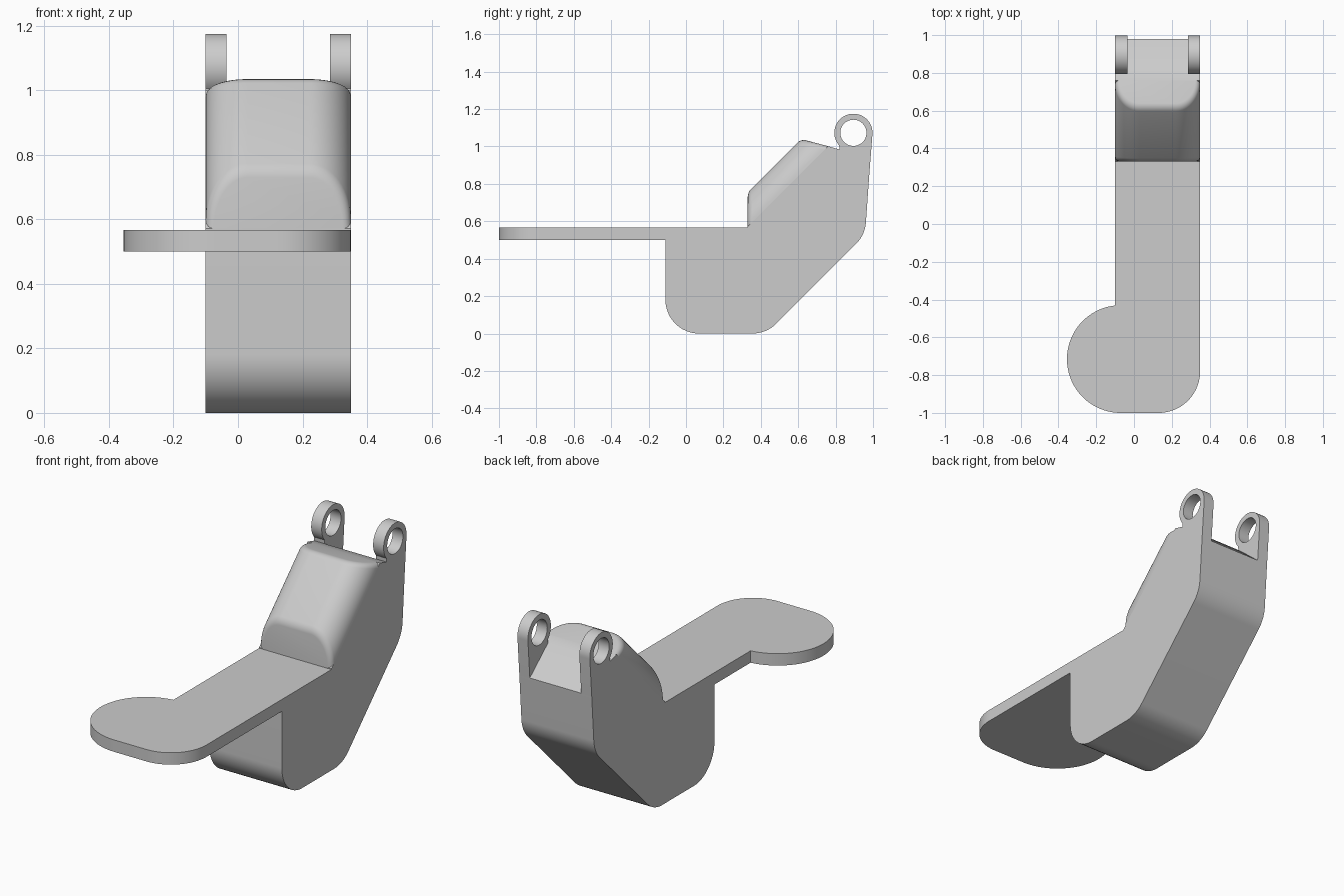
import bpy, bmesh
from math import sin, cos, tan, radians, pi
from mathutils import Vector

cube = bpy.data.objects.get("Cube")
if cube:
    bpy.data.objects.remove(cube, do_unlink=True)

grey = bpy.data.materials.new("light_grey")
grey.use_nodes = True
COLOUR = (0.604, 0.604, 0.604, 1)
grey.diffuse_color = COLOUR
grey.node_tree.nodes["Principled BSDF"].inputs["Base Color"].default_value = COLOUR

LEFT, RIGHT = 0.35, -0.10          # side planes of the body
TOP, UNDER = 0.567, 0.50           # plate heights


def arc(cx, cy, r, start, end, n=24):
    angles = [radians(start + (end - start) * i / n) for i in range(n + 1)]
    return [(cx + r * cos(a), cy + r * sin(a)) for a in angles]


def rounded(corners, n=14):
    """Outline from (u, v, radius) corners with filleted arcs."""
    out = []
    for i, (u, v, r) in enumerate(corners):
        p = Vector((u, v))
        if not r:
            out.append((u, v))
            continue
        a = (Vector(corners[i - 1][:2]) - p).normalized()
        b = (Vector(corners[(i + 1) % len(corners)][:2]) - p).normalized()
        half = a.angle(b) / 2
        centre = p + (a + b).normalized() * r / sin(half)
        s = p + a * r / tan(half) - centre
        e = p + b * r / tan(half) - centre
        for k in range(n + 1):
            out.append(tuple(centre + s.lerp(e, k / n).normalized() * r))
    return out


def finish(name, bm):
    bmesh.ops.recalc_face_normals(bm, faces=bm.faces)
    mesh = bpy.data.meshes.new(name)
    bm.to_mesh(mesh)
    bm.free()
    mesh.materials.append(grey)
    obj = bpy.data.objects.new(name, mesh)
    bpy.context.collection.objects.link(obj)
    bpy.ops.object.select_all(action='DESELECT')
    obj.select_set(True)
    bpy.context.view_layer.objects.active = obj
    bpy.ops.object.shade_smooth_by_angle(angle=radians(30))


def prism(name, loops, axis, low, high):
    """Extrude outlines (first outer, then holes) along x or z."""
    bm = bmesh.new()
    edges = []
    for loop in loops:
        vs = [bm.verts.new((low, u, v) if axis == 'x' else (u, v, low)) for u, v in loop]
        edges += [bm.edges.new((vs[i - 1], vs[i])) for i in range(len(vs))]
    bmesh.ops.triangle_fill(bm, edges=edges, use_beauty=True)
    geom = bmesh.ops.extrude_face_region(bm, geom=bm.faces[:], use_keep_orig=True)["geom"]
    shift = Vector((high - low, 0, 0) if axis == 'x' else (0, 0, high - low))
    moved = [g for g in geom if isinstance(g, bmesh.types.BMVert)]
    bmesh.ops.translate(bm, verts=moved, vec=shift)
    finish(name, bm)


# Rounded hump: an arched section running up a slope, trimmed at both ends
R = 0.13
FRONT, CREST = Vector((0.33, 0.755)), Vector((0.615, 1.04))
TILT = radians(15)


def front_point(d):
    return FRONT.x, FRONT.y - d * 2 ** 0.5


def crest_point(d):
    run = d / sin(pi / 4 + TILT)
    return CREST.x + run * cos(TILT), CREST.y - run * sin(TILT)


section = arc(RIGHT + R, -R, R, 180, 90, 16) + arc(LEFT - R, -R, R, 90, 0, 16)
bm = bmesh.new()
ends = [[bm.verts.new((x, *place(-d))) for x, d in section]
        for place in (front_point, crest_point)]
for ring in ends:
    bm.faces.new(ring)
for i in range(len(section)):
    bm.faces.new((ends[0][i - 1], ends[0][i], ends[1][i], ends[1][i - 1]))
# Soften the arched rims at both ends
rims = [bm.edges.get((a, b)) for ring in ends for a, b in zip(ring, ring[1:])]
bmesh.ops.recalc_face_normals(bm, faces=bm.faces)
bmesh.ops.bevel(bm, geom=rims, offset=0.025, offset_type='OFFSET', segments=4,
                profile=0.5, affect='EDGES', clamp_overlap=False)
finish("rounded_hump", bm)

# Main body below the hump
BACK, NOTCH = (0.98, 0.85), (0.82, 0.984)
body = rounded([(-0.11, TOP, 0), (-0.11, 0, 0.18), (0.43, 0, 0.18), (0.957, 0.527, 0.18),
                (*BACK, 0), (*NOTCH, 0), (*crest_point(R), 0),
                (*front_point(R), 0), (FRONT.x, TOP, 0)])
prism("body", [body], 'x', RIGHT, LEFT)

# Flat plate with a round lobe on one side
plate = (arc(-0.07, -0.715, 0.285, 96, 270, 40) + arc(0.13, -0.78, 0.22, 270, 360)
         + [(LEFT, -0.11), (RIGHT, -0.11)])
prism("plate", [plate], 'z', UNDER, TOP)

# Pair of hinge lugs with round holes
EYE = (0.895, 1.073)
lug = [BACK] + arc(*EYE, 0.102, -5, 222, 40) + [NOTCH]
hole = arc(*EYE, 0.07, 0, 360, 40)[:-1]
WIDTH = 0.065
for name, x in (("right_lug", RIGHT), ("left_lug", LEFT - WIDTH)):
    prism(name, [lug, hole], 'x', x, x + WIDTH)
